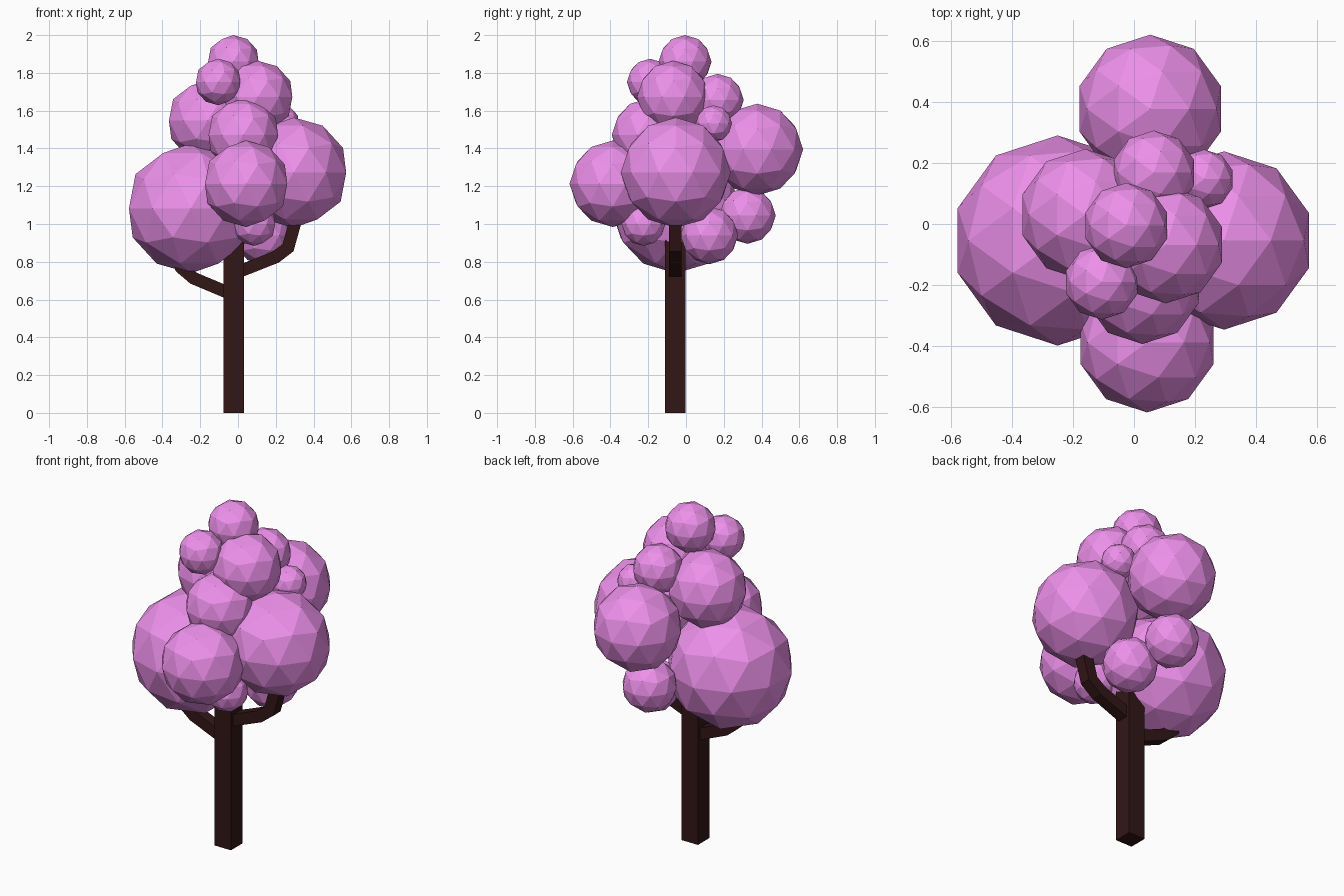
import bpy, bmesh
from mathutils import Vector

if "Cube" in bpy.data.objects:
    bpy.data.objects.remove(bpy.data.objects["Cube"])


def material(name, color):
    m = bpy.data.materials.new(name)
    m.diffuse_color = (*color, 1)
    m.use_nodes = True
    m.node_tree.nodes["Principled BSDF"].inputs["Base Color"].default_value = m.diffuse_color
    return m


BARK = material("bark", (0.032, 0.008, 0.008))
BLOSSOM = material("blossom", (0.85, 0.28, 0.83))
TRUNK_Y = -0.057


def swept_limb(name, path, half_width):
    """Square-section limb following (x, z) points in the plane of the trunk."""
    pts = [Vector((x, TRUNK_Y, z)) for x, z in path]
    bm = bmesh.new()
    rings = []
    for i, p in enumerate(pts):
        before = (p - pts[i - 1]).normalized() if i else (pts[1] - p).normalized()
        after = (pts[i + 1] - p).normalized() if i < len(pts) - 1 else before
        tangent = (before + after).normalized()
        # widen the joint so the limb keeps its thickness round the bend
        side = Vector((tangent.z, 0, -tangent.x)) * half_width / tangent.dot(before)
        depth = Vector((0, half_width, 0))
        rings.append([bm.verts.new(p + a * side + b * depth)
                      for a, b in ((-1, -1), (1, -1), (1, 1), (-1, 1))])
    for lower, upper in zip(rings, rings[1:]):
        for k in range(4):
            n = (k + 1) % 4
            bm.faces.new((lower[k], lower[n], upper[n], upper[k]))
    bm.faces.new(rings[0])
    bm.faces.new(rings[-1])
    bmesh.ops.recalc_face_normals(bm, faces=bm.faces)
    mesh = bpy.data.meshes.new(name)
    bm.to_mesh(mesh)
    bm.free()
    mesh.materials.append(BARK)
    bpy.context.collection.objects.link(bpy.data.objects.new(name, mesh))


def foliage(name, x, y, z, radius):
    """Faceted ball of blossom."""
    bpy.ops.mesh.primitive_ico_sphere_add(subdivisions=2, radius=radius, location=(x, y, z))
    ball = bpy.context.object
    ball.name = name
    ball.data.materials.append(BLOSSOM)


# Trunk and its two bent branches
swept_limb("trunk", [(-0.022, 0), (-0.022, 1.2)], 0.054)
swept_limb("right_branch", [(-0.01, 0.742), (0.2, 0.825), (0.265, 0.875), (0.3, 1.0), (0.31, 1.12)], 0.033)
swept_limb("left_branch", [(-0.03, 0.627), (-0.235, 0.713), (-0.302, 0.77), (-0.34, 0.9)], 0.033)

# Blossom clusters: x, y, z, radius
CLUSTERS = {
    "left_foliage": (-0.25, -0.054, 1.083, 0.344),
    "right_foliage": (0.295, -0.054, 1.272, 0.292),
    "back_foliage": (0.053, 0.377, 1.394, 0.243),
    "front_foliage": (0.043, -0.388, 1.213, 0.229),
    "front_middle_foliage": (0.028, -0.2, 1.472, 0.193),
    "upper_left_foliage": (-0.16, 0.03, 1.547, 0.216),
    "upper_right_foliage": (0.105, -0.068, 1.672, 0.192),
    "top_foliage": (-0.025, -0.005, 1.86, 0.14),
    "upper_front_foliage": (-0.105, -0.19, 1.752, 0.123),
    "upper_back_foliage": (0.065, 0.168, 1.657, 0.138),
    "back_right_small_foliage": (0.23, 0.147, 1.531, 0.097),
    "lower_right_foliage": (0.13, 0.123, 0.94, 0.153),
    "lower_back_foliage": (0.01, 0.325, 1.045, 0.15),
    "lower_front_foliage": (0.086, -0.225, 1.0, 0.116),
}
for name, values in CLUSTERS.items():
    foliage(name, *values)
